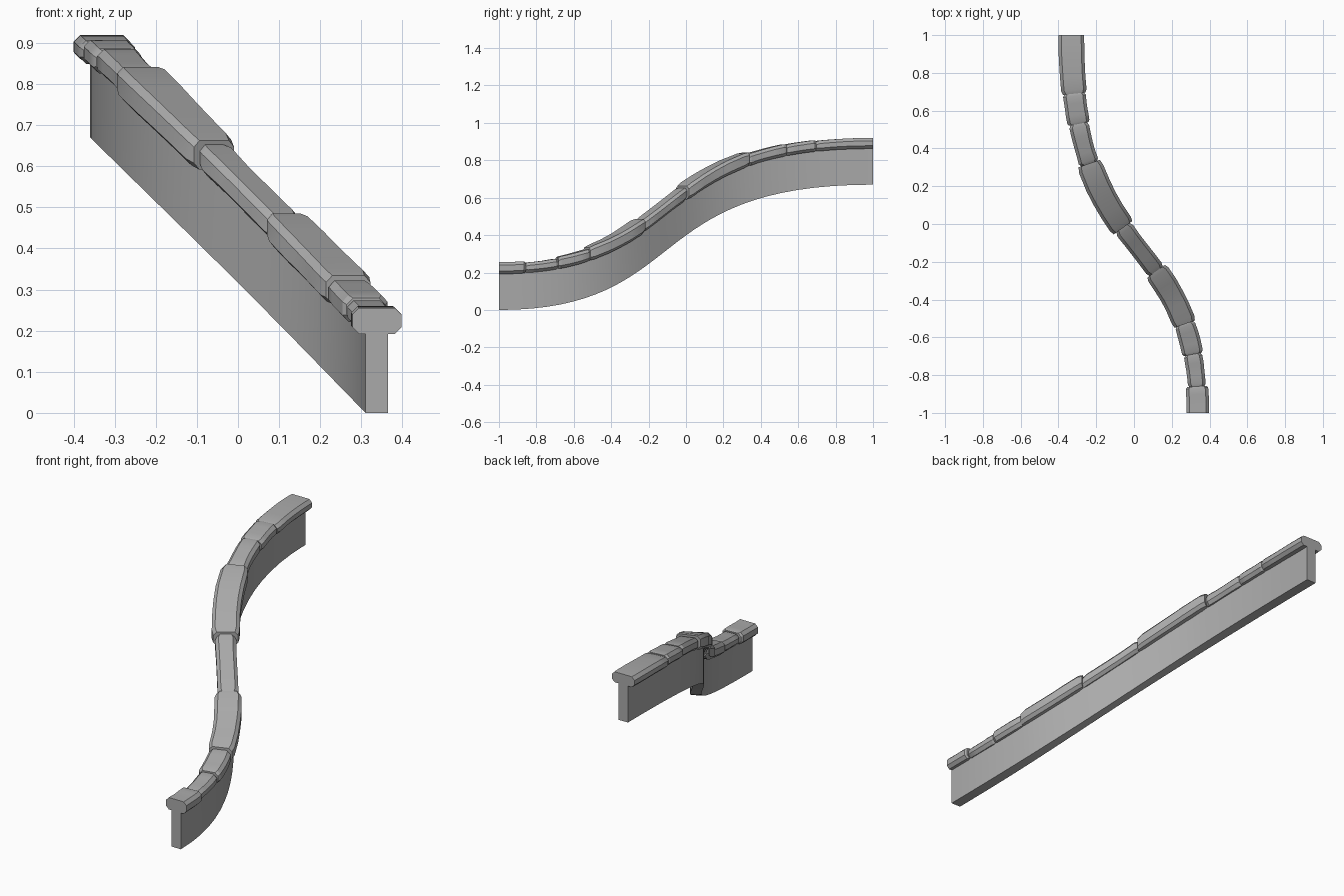
import bpy, bmesh, math, random
from mathutils import Vector

random.seed(4)
cube = bpy.data.objects.get("Cube")
if cube:
    bpy.data.objects.remove(cube)

stone_grey = bpy.data.materials.new("stone grey")
stone_grey.use_nodes = True
GREY = (0.4, 0.4, 0.4, 1)
stone_grey.diffuse_color = GREY
stone_grey.node_tree.nodes["Principled BSDF"].inputs["Base Color"].default_value = GREY

RISE = 0.67


def path(t):
    """S-shaped base line of the wall: position and sideways direction."""
    s = t * t * (3 - 2 * t)
    y = -(1 - t) ** 3 - 0.27 * 3 * t * t * (1 - t) + t ** 3
    dy = 3 * (1 - t) ** 2 - 0.81 * (2 * t - 3 * t * t) + 3 * t * t
    dx = -RISE * 6 * t * (1 - t)
    return Vector((0.338 - RISE * s, y, RISE * s)), Vector((dy, -dx, 0)).normalized()


def t_at(y):
    lo, hi = 0.0, 1.0
    for _ in range(30):
        mid = (lo + hi) / 2
        if path(mid)[0].y < y:
            lo = mid
        else:
            hi = mid
    return lo


def loft(name, rings, angle):
    """Skin a row of equal cross-sections and cap both ends."""
    bm = bmesh.new()
    rows = [[bm.verts.new(p) for p in ring] for ring in rings]
    n = len(rows[0])
    for a, b in zip(rows, rows[1:]):
        for i in range(n):
            j = (i + 1) % n
            bm.faces.new((a[i], a[j], b[j], b[i]))
    bm.faces.new(rows[0])
    bm.faces.new(rows[-1])
    bmesh.ops.recalc_face_normals(bm, faces=bm.faces)
    mesh = bpy.data.meshes.new(name)
    bm.to_mesh(mesh)
    bm.free()
    mesh.materials.append(stone_grey)
    obj = bpy.data.objects.new(name, mesh)
    bpy.context.collection.objects.link(obj)
    bpy.ops.object.select_all(action="DESELECT")
    obj.select_set(True)
    bpy.context.view_layer.objects.active = obj
    bpy.ops.object.shade_smooth_by_angle(angle=math.radians(angle))


def section(t, outline):
    p, side = path(t)
    return [p + side * u + Vector((0, 0, v)) for u, v in outline]


# Thin curved wall
W = 0.0275
wall = [(-W, 0), (W, 0), (W, 0.215), (-W, 0.215)]
loft("wall", [section(i / 32, wall) for i in range(33)], 30)


# Rough coping stones: start, end, half width, top height
def coping(half, top, pinch):
    w, low, c = half - pinch, 0.192 + pinch * 0.4, 0.016
    high = top - pinch * 0.6
    return [(-w + c, low), (w - c, low), (w, low + c), (w, high - c),
            (w - c, high), (c - w, high), (-w, high - c), (-w, low + c)]


stones = [(-1, -.86, .06, .256), (-.86, -.69, .05, .25), (-.69, -.53, .057, .258),
          (-.53, -.25, .066, .27), (-.25, -.02, .052, .262), (-.02, .32, .069, .272),
          (.32, .53, .054, .258), (.53, .69, .062, .255), (.69, 1, .069, .25)]
for k, (y0, y1, half, top) in enumerate(stones):
    ta, tb = t_at(y0), t_at(y1)
    rings = []
    for f in (0, 0.07, 0.3, 0.5, 0.7, 0.93, 1):
        at_joint = (f == 0 and k > 0) or (f == 1 and k < len(stones) - 1)
        pinch = 0.009 if at_joint else random.uniform(0, 0.003)
        rings.append(section(ta + (tb - ta) * f, coping(half, top, pinch)))
    loft(f"coping_stone_{k + 1}", rings, 30)
